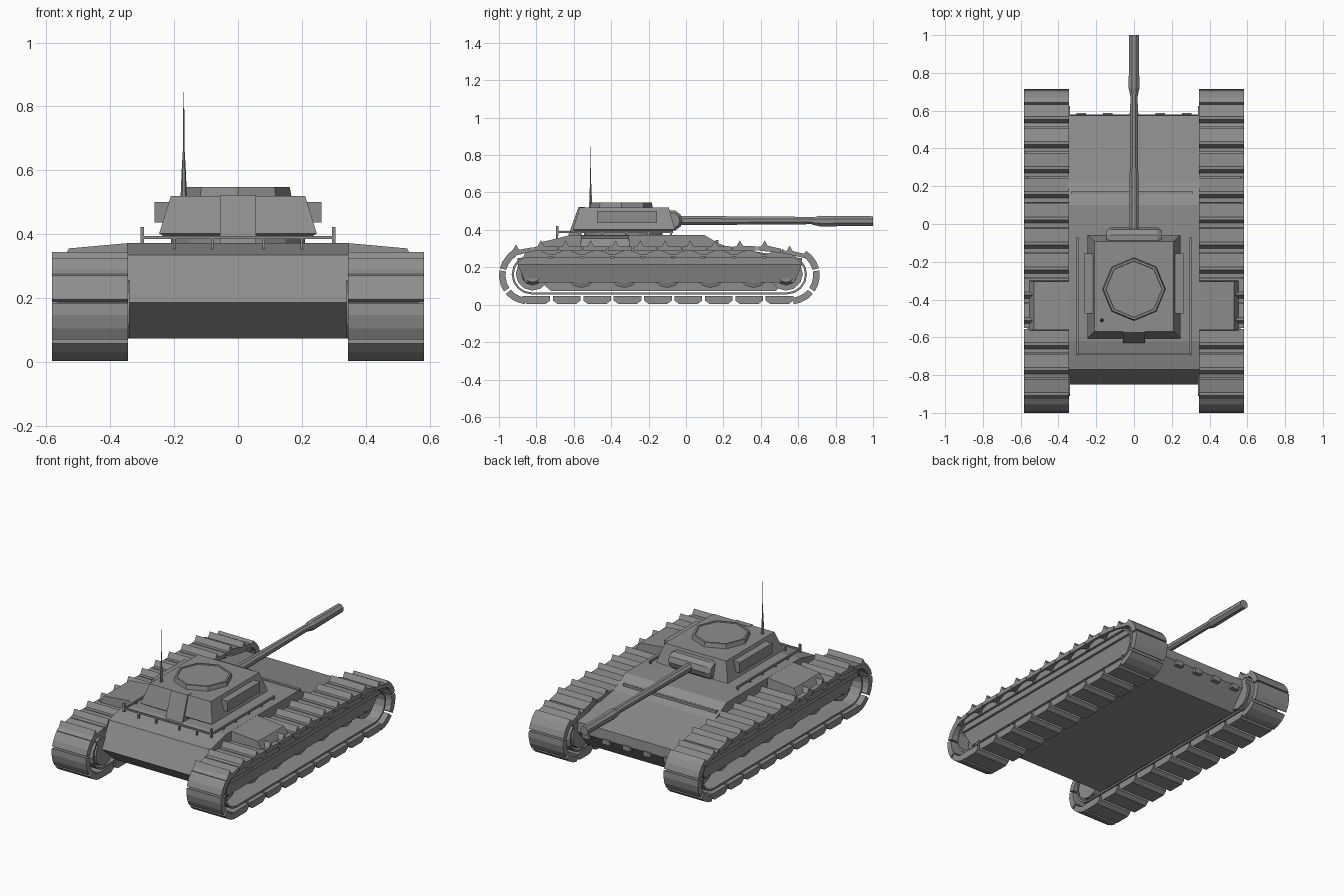
import bpy, bmesh, math
from mathutils import Vector, Matrix

if "Cube" in bpy.data.objects:
    bpy.data.objects.remove(bpy.data.objects["Cube"])

steel = bpy.data.materials.new("steel_grey")
steel.diffuse_color = (0.27, 0.27, 0.27, 1)
steel.use_nodes = True
steel.node_tree.nodes["Principled BSDF"].inputs["Base Color"].default_value = steel.diffuse_color


def finish(name, bm, mirror=False):
    bmesh.ops.recalc_face_normals(bm, faces=bm.faces)
    me = bpy.data.meshes.new(name)
    bm.to_mesh(me)
    bm.free()
    me.materials.append(steel)
    ob = bpy.data.objects.new(name, me)
    bpy.context.collection.objects.link(ob)
    if mirror:
        ob.modifiers.new("mirror", 'MIRROR')
    return ob


def loft(bm, loops):
    """Closed solid through loops of equal point count."""
    rings = [[bm.verts.new(p) for p in lp] for lp in loops]
    n = len(rings[0])
    for a, b in zip(rings, rings[1:]):
        for i in range(n):
            bm.faces.new((a[i], a[(i + 1) % n], b[(i + 1) % n], b[i]))
    bm.faces.new(rings[0])
    bm.faces.new(rings[-1])


def prism(bm, yz, x0, x1):
    loft(bm, [[(x, y, z) for y, z in yz] for x in (x0, x1)])


def box(bm, x0, x1, y0, y1, z0, z1):
    prism(bm, [(y0, z0), (y1, z0), (y1, z1), (y0, z1)], x0, x1)


def rect(x, y0, y1, z):
    return [(-x, y0, z), (x, y0, z), (x, y1, z), (-x, y1, z)]


def tube(bm, axis, stations, n, centre, phase=0.0):
    """Rings of (position, radius) along axis x, y or z about centre."""
    loops = []
    for t, r in stations:
        lp = []
        for i in range(n):
            a = 2 * math.pi * i / n + phase
            c, s = r * math.cos(a), r * math.sin(a)
            p = {'x': (t, c, s), 'y': (c, t, s), 'z': (c, s, t)}[axis]
            lp.append(Vector(p) + Vector(centre))
        loops.append(lp)
    loft(bm, loops)


# hull: one side profile across the full width
bm = bmesh.new()
prism(bm, [(-0.85, 0.185), (-0.77, 0.335), (-0.62, 0.372), (0.10, 0.372), (0.17, 0.33),
           (0.22, 0.31), (0.575, 0.25), (0.58, 0.19), (0.48, 0.072), (-0.72, 0.072)], -0.348, 0.348)
finish("hull", bm)

# splash bar and front lugs
bm = bmesh.new()
box(bm, -0.33, 0.31, 0.158, 0.175, 0.325, 0.345)
finish("splash_bar", bm)
bm = bmesh.new()
for x in (-0.28, -0.14, 0, 0.14, 0.28):
    box(bm, x - 0.025, x + 0.025, 0.55, 0.587, 0.165, 0.195)
finish("front_lugs", bm)

# track shoes: flat bottom run, upper run and curved ends
X0, X1 = 0.345, 0.582
CZ, R = 0.157, 0.155
bm = bmesh.new()
for i in range(9):
    y = -0.80 + 0.1625 * i
    prism(bm, [(y - 0.074, 0.047), (y - 0.074, 0.022), (y - 0.05, 0.004),
               (y + 0.05, 0.004), (y + 0.074, 0.022), (y + 0.074, 0.047)], X0, X1)
    prism(bm, [(y - 0.074, 0.25), (y - 0.06, 0.275), (y - 0.02, 0.289),
               (y + 0.02, 0.289), (y + 0.06, 0.275), (y + 0.074, 0.25)], X0, X1 - 0.012)
for cy, side in ((-0.845, -1), (0.56, 1)):
    for mid in (-62, -12, 36):
        ang = [math.radians(mid + d) for d in (-22, -8, 8, 22)]
        outer = [(cy + side * R * math.cos(a), CZ + R * math.sin(a)) for a in ang]
        inner = [(cy + side * (R - 0.035) * math.cos(a), CZ + (R - 0.035) * math.sin(a)) for a in ang]
        prism(bm, outer + inner[::-1], X0, X1)
finish("track_shoes", bm, True)

# top run: thin plates with triangular ridges, drooping at both ends
bm = bmesh.new()


def top_z(y):
    if y < -0.8:
        return 0.312 + (y + 0.8) * 0.25
    return 0.312 if y < 0.45 else 0.312 - (y - 0.45) * 0.22


for i in range(12):
    y = -0.885 + 0.133 * i
    a, b = y - 0.064, y + 0.064
    za, zb, zm = top_z(a), top_z(b), top_z(y)
    prism(bm, [(a, za - 0.022), (b, zb - 0.022), (b, zb), (y - 0.008, zm + 0.003),
               (y - 0.024, zm + 0.032), (y - 0.042, zm), (a, za)], X0, X1)
finish("track_top_plates", bm, True)

# inner belt: thin closed loop
bm = bmesh.new()


def stadium(r, x):
    pts = []
    for cy, a0 in ((0.54, -90), (-0.825, 90)):
        for k in range(9):
            a = math.radians(a0 + 22.5 * k)
            pts.append((x, cy + r * math.cos(a), 0.162 + r * math.sin(a)))
    return pts


rings = [[bm.verts.new(p) for p in stadium(r, x)]
         for r, x in ((0.107, X0), (0.107, 0.565), (0.096, 0.565), (0.096, X0))]
for k in range(4):
    a, b = rings[k], rings[(k + 1) % 4]
    for i in range(18):
        bm.faces.new((a[i], a[(i + 1) % 18], b[(i + 1) % 18], b[i]))
finish("track_inner_belt", bm, True)

# side skirts: upright above, tucked inwards below
bm = bmesh.new()
section = [(0.34, 0.25), (0.555, 0.25), (0.555, 0.215), (0.54, 0.215), (0.515, 0.12), (0.34, 0.12)]
loft(bm, [[(x, y + (0.04 * s if z < 0.2 else 0), z) for x, z in section]
          for y, s in ((-0.90, 1), (0.62, -1))])
finish("side_skirts", bm, True)

# road wheels and end wheels
bm = bmesh.new()
for y in (-0.56, -0.33, -0.10, 0.13, 0.36):
    tube(bm, 'x', [(0.37, 0.085), (0.50, 0.085), (0.51, 0.06)], 12, (0, y, 0.175))
for y in (-0.82, 0.535):
    tube(bm, 'x', [(0.34, 0.09), (0.50, 0.09), (0.50, 0.06), (0.52, 0.045)], 12, (0, y, 0.165))
finish("wheels", bm, True)

# stowage boxes on the track guards
bm = bmesh.new()
loft(bm, [[(0.34, -0.565, 0.31), (0.555, -0.565, 0.31), (0.555, -0.30, 0.31), (0.34, -0.30, 0.31)],
          [(0.34, -0.56, 0.372), (0.53, -0.56, 0.355), (0.53, -0.305, 0.355), (0.34, -0.305, 0.372)]])
finish("stowage_boxes", bm, True)

# deck railing with short posts
bm = bmesh.new()
for s in (-0.3, 0.3):
    box(bm, s - 0.005, s + 0.005, -0.69, -0.07, 0.384, 0.394)
    box(bm, s - 0.006, s + 0.006, -0.695, -0.683, 0.37, 0.422)
    for y in (-0.57, -0.45, -0.32, -0.20, -0.08):
        box(bm, s - 0.004, s + 0.004, y - 0.005, y + 0.005, 0.36, 0.39)
box(bm, -0.3, 0.3, -0.694, -0.684, 0.384, 0.394)
for x in (-0.2, -0.08, 0.08, 0.2):
    box(bm, x - 0.004, x + 0.004, -0.694, -0.684, 0.35, 0.39)
finish("deck_railing", bm)

# turret ring and turret
bm = bmesh.new()
tube(bm, 'z', [(0.36, 0.21), (0.40, 0.21)], 16, (0, -0.335, 0))
finish("turret_ring", bm)
bm = bmesh.new()
loft(bm, [rect(0.225, -0.585, -0.085, 0.388), rect(0.247, -0.605, -0.058, 0.402),
          rect(0.21, -0.568, -0.092, 0.52)])
finish("turret", bm)

# rear turret box and side panels
bm = bmesh.new()
prism(bm, [(-0.63, 0.368), (-0.575, 0.522), (-0.54, 0.522), (-0.56, 0.368)], -0.057, 0.057)
finish("turret_rear_box", bm)
bm = bmesh.new()
box(bm, 0.20, 0.261, -0.475, -0.155, 0.436, 0.50)
finish("turret_side_panels", bm, True)

# eight-sided hatch
bm = bmesh.new()
tube(bm, 'z', [(0.515, 0.168), (0.547, 0.162), (0.547, 0.15), (0.543, 0.148)], 8, (0, -0.345, 0))
finish("roof_hatch", bm)

# antenna
bm = bmesh.new()
tube(bm, 'z', [(0.515, 0.010), (0.61, 0.006), (0.66, 0.003), (0.845, 0.001)], 6, (-0.17, -0.51, 0))
finish("antenna", bm)

# mantlet, barrel and muzzle sleeve
bm = bmesh.new()
tube(bm, 'x', [(-0.145, 0.042), (-0.125, 0.056), (0.125, 0.056), (0.145, 0.042)], 10, (0, -0.075, 0.45))
finish("mantlet", bm)
bm = bmesh.new()
tube(bm, 'y', [(-0.06, 0.027), (0.70, 0.021)], 8, (0, 0, 0.45), math.pi / 8)
finish("gun_barrel", bm)
bm = bmesh.new()
tube(bm, 'y', [(0.675, 0.021), (0.72, 0.031), (0.86, 0.029), (1.0, 0.028)], 8, (0, 0, 0.447), math.pi / 8)
finish("muzzle_sleeve", bm)
